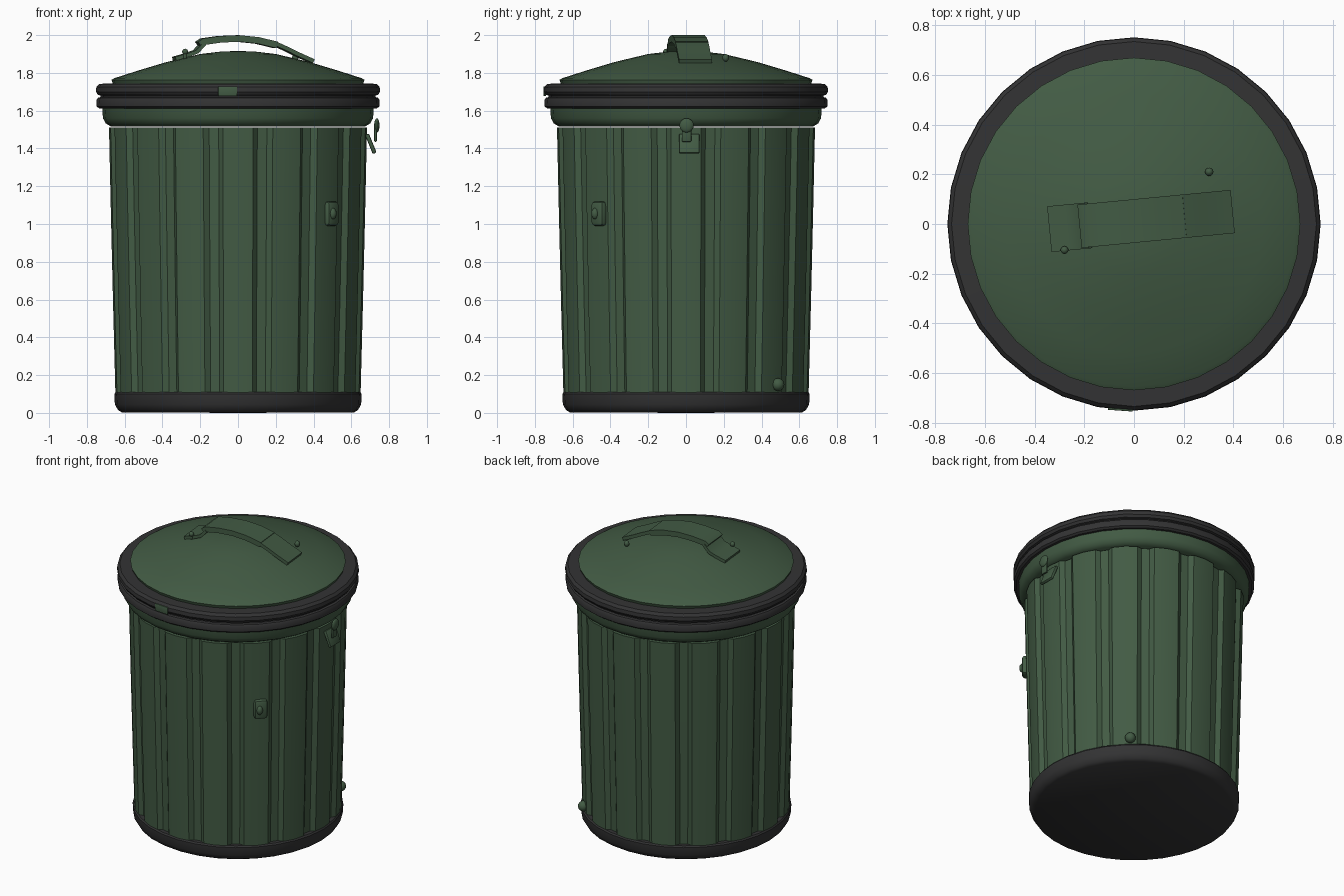
import bpy, bmesh, math
from mathutils import Vector, Matrix

if "Cube" in bpy.data.objects:
    bpy.data.objects.remove(bpy.data.objects["Cube"])


def material(name, rgb):
    m = bpy.data.materials.new(name)
    m.diffuse_color = (*rgb, 1)
    m.use_nodes = True
    m.node_tree.nodes["Principled BSDF"].inputs["Base Color"].default_value = m.diffuse_color
    return m


GREEN = material("bin green", (0.055, 0.105, 0.058))
DARK = material("dark rubber", (0.033, 0.033, 0.034))


def finish(name, bm, mat, angle=35):
    bmesh.ops.remove_doubles(bm, verts=bm.verts, dist=1e-5)
    bmesh.ops.recalc_face_normals(bm, faces=bm.faces)
    me = bpy.data.meshes.new(name)
    bm.to_mesh(me)
    bm.free()
    me.materials.append(mat)
    ob = bpy.data.objects.new(name, me)
    bpy.context.collection.objects.link(ob)
    bpy.ops.object.select_all(action='DESELECT')
    ob.select_set(True)
    bpy.context.view_layer.objects.active = ob
    bpy.ops.object.shade_smooth_by_angle(angle=math.radians(angle))
    return ob


def lathe(name, profile, mat, sides=32, angle=35):
    bm = bmesh.new()
    rings = []
    for r, z in profile:
        rings.append([bm.verts.new((r * math.cos(2 * math.pi * i / sides),
                                    r * math.sin(2 * math.pi * i / sides), z))
                      for i in range(sides)])
    for a, b in zip(rings, rings[1:]):
        for i in range(sides):
            j = (i + 1) % sides
            bm.faces.new((a[i], a[j], b[j], b[i]))
    bmesh.ops.dissolve_degenerate(bm, dist=1e-6, edges=bm.edges)
    return finish(name, bm, mat, angle)


def strap(name, path, width, thick, mat, matrix):
    # flat band following an x-z path
    bm = bmesh.new()
    rows = []
    for k, (x, z) in enumerate(path):
        a, b = path[max(k - 1, 0)], path[min(k + 1, len(path) - 1)]
        t = Vector((b[0] - a[0], 0, b[1] - a[1])).normalized()
        n = Vector((-t.z, 0, t.x)) * thick / 2
        p = Vector((x, 0, z))
        w = Vector((0, width / 2, 0))
        rows.append([bm.verts.new(matrix @ q) for q in (p + n - w, p + n + w, p - n + w, p - n - w)])
    for a, b in zip(rows, rows[1:]):
        for i in range(4):
            j = (i + 1) % 4
            bm.faces.new((a[i], a[j], b[j], b[i]))
    bm.faces.new(rows[0])
    bm.faces.new(rows[-1])
    return finish(name, bm, mat)


def knob(name, loc, size, mat):
    bm = bmesh.new()
    bmesh.ops.create_uvsphere(bm, u_segments=12, v_segments=8, radius=1,
                              matrix=Matrix.Translation(loc) @ Matrix.Diagonal((*size, 1)))
    return finish(name, bm, mat, 60)


def block(name, size, mat, matrix, bevel):
    bm = bmesh.new()
    bmesh.ops.create_cube(bm, size=1, matrix=matrix @ Matrix.Diagonal((*size, 1)))
    bmesh.ops.bevel(bm, geom=bm.edges[:], offset=bevel, segments=2, affect='EDGES', profile=0.5)
    return finish(name, bm, mat)


# dark foot
lathe("base", [(0, 0), (0.615, 0.003), (0.635, 0.015), (0.652, 0.045), (0.655, 0.1),
               (0.648, 0.11), (0, 0.11)], DARK)

# corrugated body: wide ridges with shallow grooves
bm = bmesh.new()
RIBS, rings = 16, []
pattern = [(-0.30, 0), (0, 0.004), (0.30, 0), (0.40, -0.025), (0.60, -0.025)]
for z, r in ((0.1, 0.645), (0.6, 0.658), (1.1, 0.67), (1.51, 0.679)):
    ring = []
    for i in range(RIBS):
        for u, d in pattern:
            a = 2 * math.pi * (i + u) / RIBS
            ring.append(bm.verts.new(((r + d) * math.cos(a), (r + d) * math.sin(a), z)))
    rings.append(ring)
for a, b in zip(rings, rings[1:]):
    for i in range(len(a)):
        j = (i + 1) % len(a)
        bm.faces.new((a[i], a[j], b[j], b[i]))
bm.faces.new(rings[0])
bm.faces.new(rings[-1])
finish("body", bm, GREEN, 30)

# lid: skirt, double rim, dome
lathe("lid_skirt", [(0, 1.517), (0.675, 1.517), (0.7, 1.533), (0.715, 1.56), (0.72, 1.63)], GREEN)
lathe("lid_rim", [(0.7, 1.612), (0.735, 1.612), (0.748, 1.622), (0.75, 1.655), (0.742, 1.668),
                  (0.728, 1.672), (0.728, 1.68), (0.742, 1.684), (0.752, 1.7), (0.75, 1.725),
                  (0.735, 1.742), (0.66, 1.744)], DARK)
lathe("lid_dome", [(0.66, 1.735), (0.67, 1.763), (0.655, 1.772), (0.52, 1.815), (0.38, 1.857),
                   (0.2, 1.9), (0.09, 1.913), (0, 1.916)], GREEN)

# handle: arched grip with two bent tabs
M = Matrix.Translation((0, 0.012, 0)) @ Matrix.Rotation(math.radians(5.5), 4, 'Z')
strap("handle_grip", [(-0.21, 1.95), (-0.19, 1.965), (-0.1, 1.978), (0, 1.982), (0.1, 1.972),
                      (0.2, 1.948)], 0.175, 0.035, GREEN, M)
strap("handle_tab_left", [(-0.34, 1.875), (-0.27, 1.895), (-0.225, 1.912), (-0.185, 1.955)],
      0.185, 0.02, GREEN, M)
strap("handle_tab_right", [(0.2, 1.952), (0.26, 1.925), (0.31, 1.9), (0.395, 1.862)],
      0.175, 0.022, GREEN, M)
knob("lid_rivet_left", (-0.28, -0.105, 1.912), (0.016, 0.016, 0.016), GREEN)
knob("lid_rivet_left_stem", (-0.28, -0.105, 1.89), (0.009, 0.009, 0.025), GREEN)
knob("lid_rivet_right", (0.303, 0.21, 1.88), (0.017, 0.017, 0.02), GREEN)

# latch on the right side
block("latch_plate", (0.022, 0.11, 0.11), GREEN,
      Matrix.Translation((0.703, 0.017, 1.425)) @ Matrix.Rotation(math.radians(-22), 4, 'Y'), 0.008)
block("latch_arm", (0.014, 0.05, 0.1), GREEN, Matrix.Translation((0.728, 0.003, 1.485)), 0.005)
knob("latch_button", (0.735, 0.003, 1.522), (0.014, 0.038, 0.038), GREEN)

# bump on the front right
F = Matrix.Rotation(math.radians(-43), 4, 'Z')
block("side_lug", (0.05, 0.085, 0.13), GREEN, F @ Matrix.Translation((0.672, 0, 1.055)), 0.018)
knob("side_lug_pin", F @ Vector((0.695, -0.01, 1.055)), (0.02, 0.02, 0.03), GREEN)

# drain rivet at the back right
B = Matrix.Rotation(math.radians(48), 4, 'Z')
knob("drain_rivet", B @ Vector((0.655, 0, 0.15)), (0.034, 0.034, 0.034), GREEN)

# green chip on the front of the rim
block("rim_chip", (0.1, 0.008, 0.05), GREEN,
      Matrix.Translation((-0.055, -0.748, 1.703)) @ Matrix.Rotation(math.radians(-4), 4, 'Z'), 0.002)
